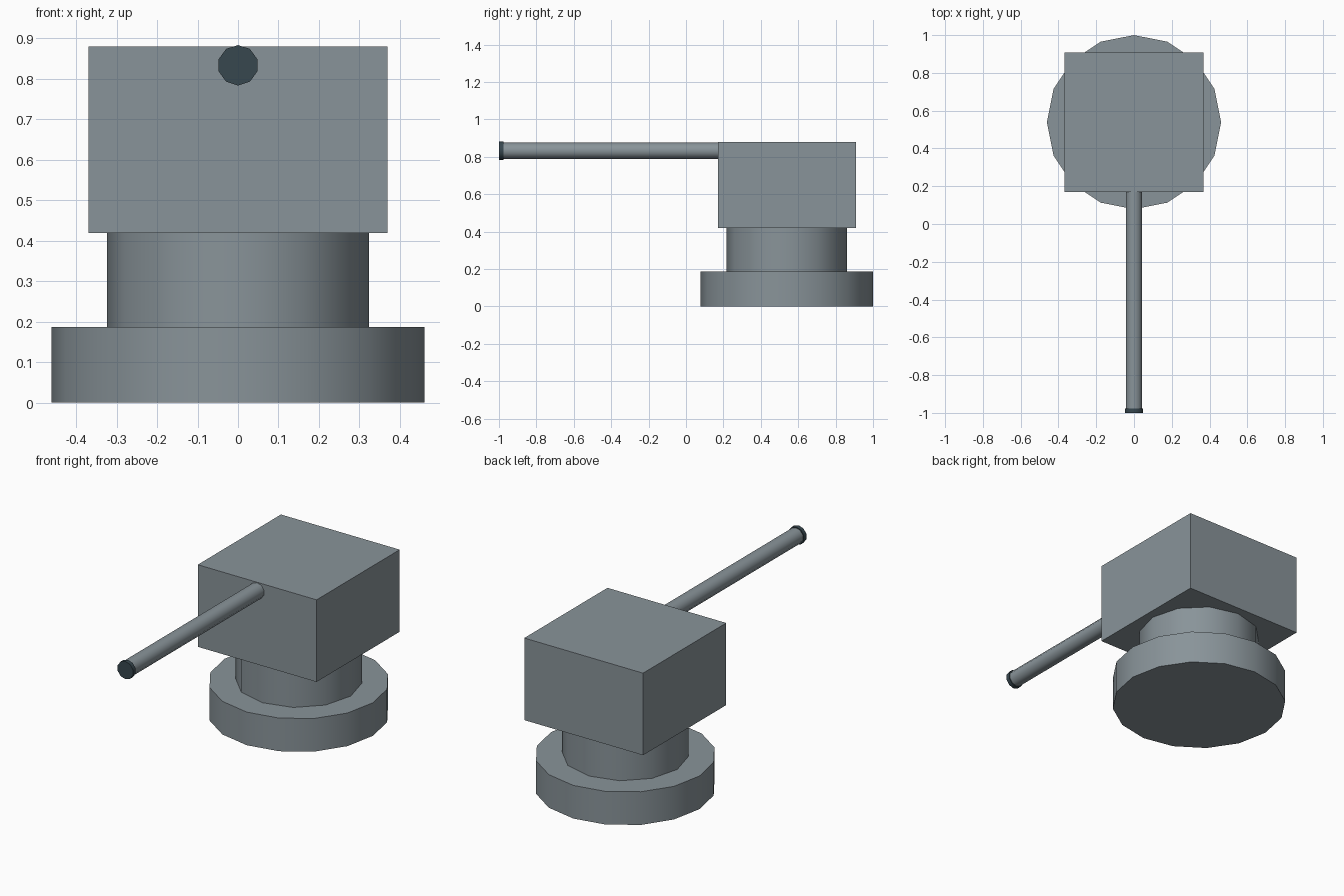
import bpy
from math import pi, radians

default = bpy.data.objects.get("Cube")
if default:
    bpy.data.objects.remove(default, do_unlink=True)


def make_material(name, rgb):
    mat = bpy.data.materials.new(name)
    mat.use_nodes = True
    color = (*rgb, 1.0)
    mat.diffuse_color = color
    mat.node_tree.nodes["Principled BSDF"].inputs["Base Color"].default_value = color
    return mat


def finish(name, mat):
    obj = bpy.context.object
    obj.name = name
    obj.data.materials.append(mat)
    return obj


def cylinder(name, sides, radius, start, end, mat, y=0.0, z=None):
    """Upright from start to end in z, or lying along y at height z."""
    middle = (start + end) / 2
    lying = z is not None
    bpy.ops.mesh.primitive_cylinder_add(
        vertices=sides, radius=radius, depth=end - start,
        location=(0, middle, z) if lying else (0, y, middle),
        rotation=(pi / 2 if lying else 0, 0, 0))
    bpy.ops.object.shade_smooth_by_angle(angle=radians(50))
    return finish(name, mat)


grey = make_material("steel grey", (0.25, 0.295, 0.32))
dark = make_material("dark slate", (0.038, 0.063, 0.078))

CENTER_Y = 0.539
BARREL_Z = 0.833
BASE_TOP, NECK_TOP, BODY_TOP = 0.186, 0.419, 0.88

# Pedestal
cylinder("base", 16, 0.461, 0, BASE_TOP, grey, y=CENTER_Y)
cylinder("neck", 12, 0.323, BASE_TOP, NECK_TOP, grey, y=CENTER_Y)

# Square housing
bpy.ops.mesh.primitive_cube_add(size=1, location=(0, CENTER_Y, (NECK_TOP + BODY_TOP) / 2))
housing = finish("housing", grey)
housing.scale = (0.738, 0.738, BODY_TOP - NECK_TOP)
bpy.ops.object.transform_apply(location=False, rotation=False, scale=True)

# Barrel and its dark tip
cylinder("barrel", 10, 0.0445, -0.98, 0.18, grey, z=BARREL_Z)
cylinder("barrel_tip", 10, 0.05, -1.0, -0.977, dark, z=BARREL_Z)
